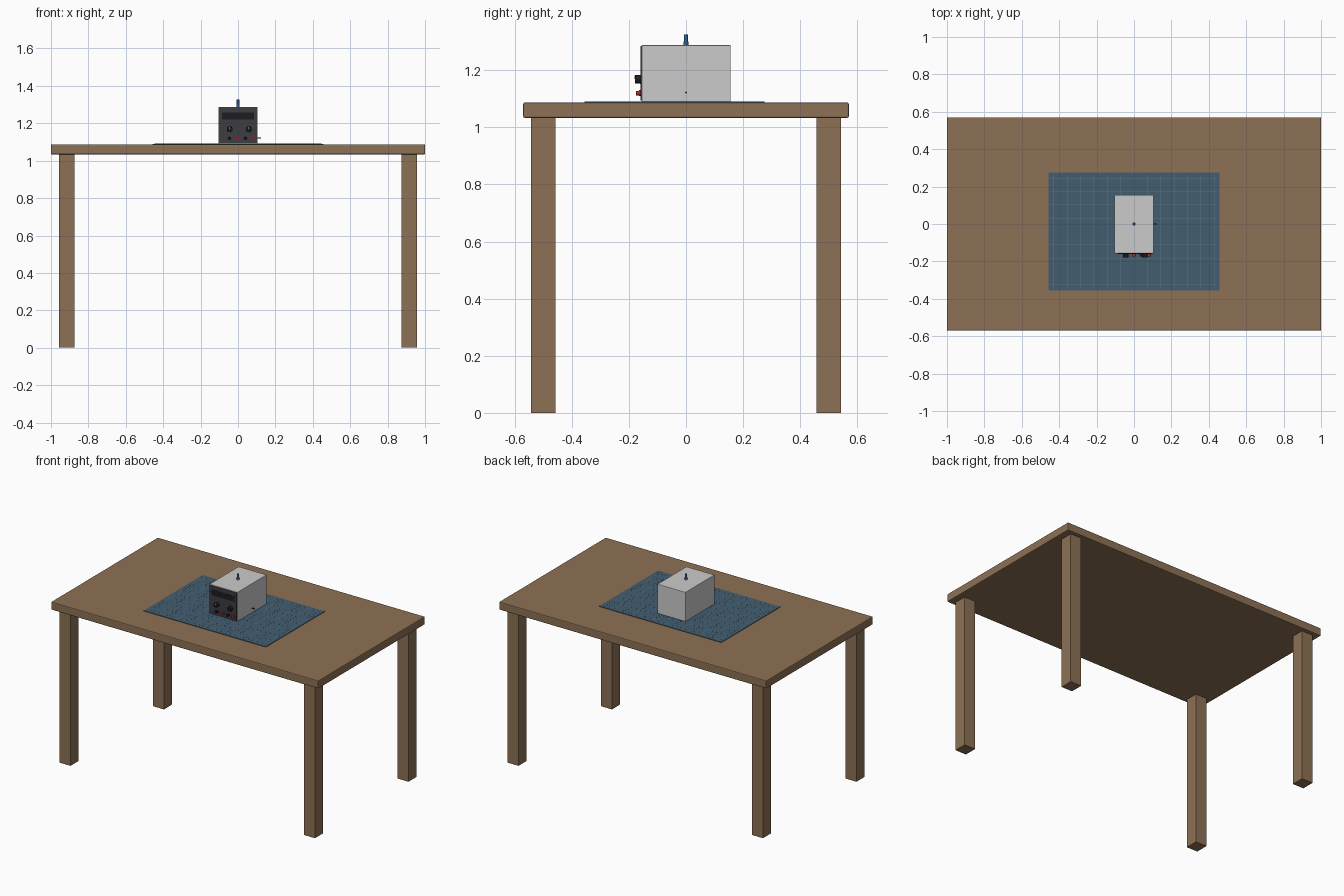
import bpy, math

if "Cube" in bpy.data.objects:
    bpy.data.objects.remove(bpy.data.objects["Cube"])

def mat(name, r, g, b):
    m = bpy.data.materials.new(name)
    m.diffuse_color = (r, g, b, 1)
    m.use_nodes = True
    m.node_tree.nodes["Principled BSDF"].inputs["Base Color"].default_value = m.diffuse_color
    return m

WOOD = mat("wood", 0.27, 0.165, 0.09)
BLUE = mat("mat_blue", 0.055, 0.11, 0.16)
LINE = mat("grid_line", 0.11, 0.18, 0.24)
DARK = mat("dark_panel", 0.045, 0.045, 0.055)
BLACK = mat("black_plastic", 0.012, 0.012, 0.016)
RED = mat("red_plastic", 0.5, 0.02, 0.02)
PIN = mat("pin_blue", 0.03, 0.12, 0.3)

def box(name, x0, x1, y0, y1, z0, z1, m=None, bevel=0):
    bpy.ops.mesh.primitive_cube_add(size=1, location=((x0+x1)/2, (y0+y1)/2, (z0+z1)/2))
    o = bpy.context.object
    o.name = name
    o.scale = (x1-x0, y1-y0, z1-z0)
    bpy.ops.object.transform_apply(location=False, rotation=False, scale=True)
    if m:
        o.data.materials.append(m)
    if bevel:
        b = o.modifiers.new("bevel", 'BEVEL')
        b.width = bevel
        b.segments = 2
    return o

def cyl(name, loc, r, depth, m=None, axis='Z', r2=None, n=24):
    rot = {'Z': (0, 0, 0), 'Y': (math.pi/2, 0, 0), 'X': (0, math.pi/2, 0)}[axis]
    bpy.ops.mesh.primitive_cone_add(vertices=n, radius1=r, radius2=r if r2 is None else r2,
                                    depth=depth, location=loc, rotation=rot)
    o = bpy.context.object
    o.name = name
    if m:
        o.data.materials.append(m)
    bpy.ops.object.shade_smooth_by_angle()
    return o

# Table
box("table_top", -1, 1, -0.57, 0.57, 1.033, 1.087, WOOD, 0.005)
for sx, side in ((-1, "left"), (1, "right")):
    for sy, end in ((-1, "front"), (1, "back")):
        x, y = sx*0.915, sy*0.5
        box(f"{end}_{side}_leg", x-0.041, x+0.041, y-0.043, y+0.043, 0, 1.035, WOOD)

# Work mat with raised grid lines
box("work_mat", -0.457, 0.457, -0.355, 0.275, 1.086, 1.0905, BLUE)
for i in range(-6, 7):
    x = i*0.0714
    box("mat_line_lengthwise", x-0.001, x+0.001, -0.345, 0.265, 1.0895, 1.0908, LINE)
for i in range(-4, 5):
    y = -0.04 + i*0.0714
    box("mat_line_crosswise", -0.447, 0.447, y-0.001, y+0.001, 1.0895, 1.0908, LINE)

# Power supply case and front panel
box("supply_case", -0.105, 0.105, -0.155, 0.156, 1.090, 1.288, None, 0.002)
box("front_panel", -0.101, 0.101, -0.1585, -0.15, 1.094, 1.284, DARK)
box("display_window", -0.085, 0.085, -0.160, -0.155, 1.22, 1.257, BLACK)

# Control knobs with pointer marks
for x in (-0.044, 0.058):
    cyl("control_knob", (x, -0.168, 1.168), 0.0155, 0.022, BLACK, 'Y', 0.0145)
    box("knob_pointer", x-0.001, x+0.001, -0.1798, -0.178, 1.170, 1.181)

# Output terminals
for x, m in ((-0.046, BLACK), (0.0, RED), (0.04, BLACK), (0.08, RED)):
    cyl("terminal_collar", (x, -0.161, 1.120), 0.010, 0.008, m, 'Y', n=16)
    cyl("terminal_post", (x, -0.169, 1.120), 0.008, 0.012, m, 'Y', n=16)

# Top pin and small side pin
cyl("top_pin_base", (0, 0, 1.294), 0.009, 0.014, PIN, n=16)
cyl("top_pin_shaft", (0, 0, 1.3125), 0.007, 0.027, PIN, n=16)
cyl("side_pin", (0.112, 0, 1.122), 0.003, 0.024, DARK, 'X', n=12)
